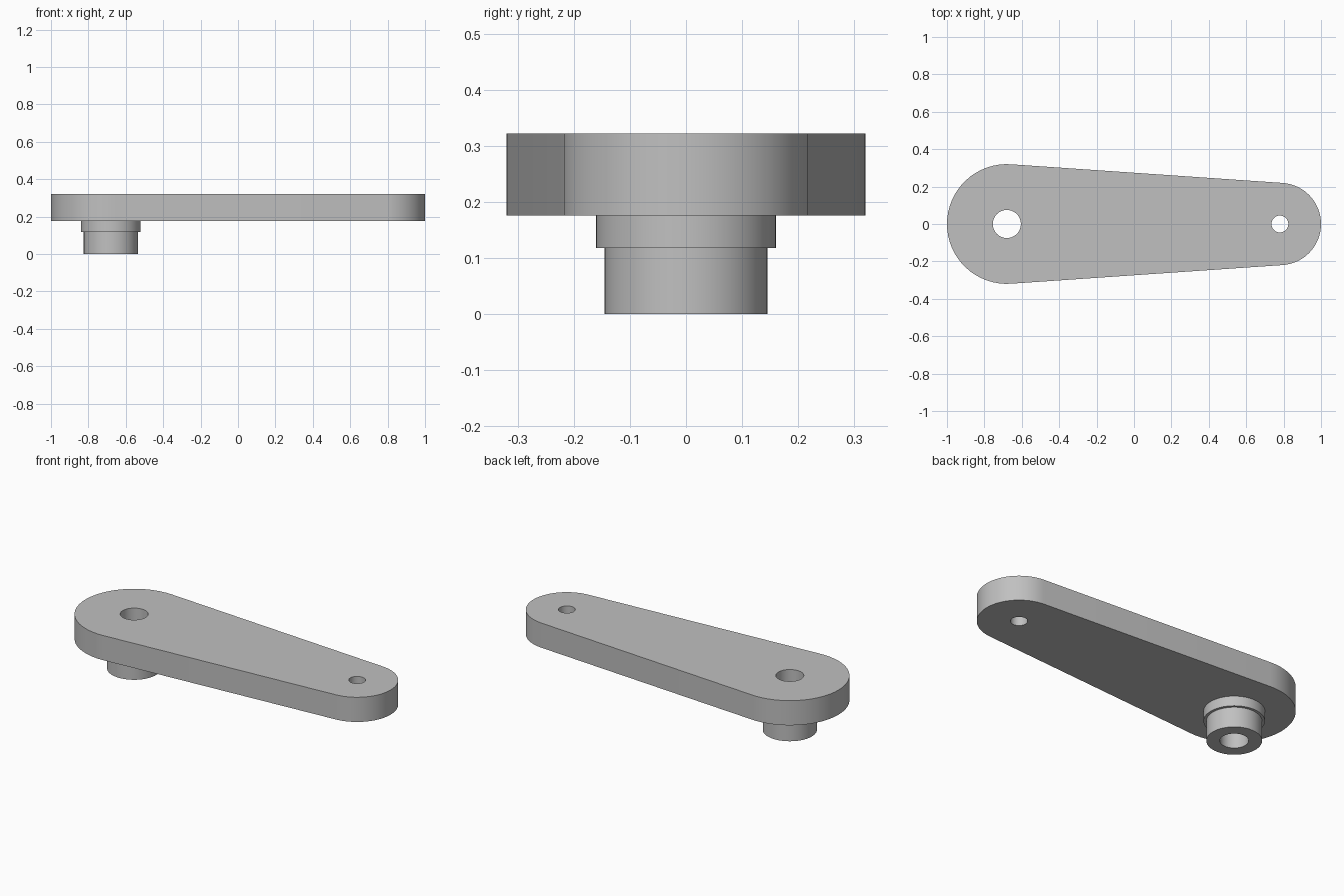
import bpy, bmesh
from math import acos, cos, sin, pi, tau, radians

cube = bpy.data.objects.get("Cube")
if cube:
    bpy.data.objects.remove(cube, do_unlink=True)

BIG_X, BIG_R = -0.68, 0.32
SMALL_X, SMALL_R = 0.78, 0.22
BORE_R, PIN_R = 0.075, 0.045
PLATE_LOW, PLATE_TOP = 0.176, 0.322
SEGMENTS = 64

grey = bpy.data.materials.new("plain grey")
grey.use_nodes = True
colour = (0.53, 0.53, 0.53, 1)
grey.diffuse_color = colour
grey.node_tree.nodes["Principled BSDF"].inputs["Base Color"].default_value = colour


def arc(cx, r, start, end, n):
    return [(cx + r * cos(start + (end - start) * i / n),
             r * sin(start + (end - start) * i / n)) for i in range(n + 1)]


def finish(obj):
    obj.data.materials.clear()
    obj.data.materials.append(grey)
    bpy.ops.object.select_all(action='DESELECT')
    obj.select_set(True)
    bpy.context.view_layer.objects.active = obj
    bpy.ops.object.shade_smooth_by_angle(angle=radians(30))


# Arm plate: two round ends joined by tangents, pierced by two holes
tangent = acos((BIG_R - SMALL_R) / (SMALL_X - BIG_X))
outline = (arc(SMALL_X, SMALL_R, -tangent, tangent, SEGMENTS // 2)
           + arc(BIG_X, BIG_R, tangent, tau - tangent, SEGMENTS // 2))
loops = [outline,
         arc(BIG_X, BORE_R, 0, tau, SEGMENTS)[:-1],
         arc(SMALL_X, PIN_R, 0, tau, SEGMENTS)[:-1]]

curve = bpy.data.curves.new("arm_outline", 'CURVE')
curve.dimensions = '2D'
curve.fill_mode = 'BOTH'
curve.extrude = (PLATE_TOP - PLATE_LOW) / 2
for loop in loops:
    spline = curve.splines.new('POLY')
    spline.points.add(len(loop) - 1)
    for point, (x, y) in zip(spline.points, loop):
        point.co = (x, y, 0, 1)
    spline.use_cyclic_u = True

arm = bpy.data.objects.new("arm_plate", curve)
arm.location.z = (PLATE_LOW + PLATE_TOP) / 2
bpy.context.collection.objects.link(arm)
bpy.ops.object.select_all(action='DESELECT')
arm.select_set(True)
bpy.context.view_layer.objects.active = arm
bpy.ops.object.convert(target='MESH')
arm = bpy.context.view_layer.objects.active
bm = bmesh.new()
bm.from_mesh(arm.data)
bmesh.ops.remove_doubles(bm, verts=bm.verts, dist=0.0001)
bmesh.ops.recalc_face_normals(bm, faces=bm.faces)
bm.to_mesh(arm.data)
bm.free()
finish(arm)

# Stepped hollow boss under the big end: collar, sleeve and bore
profile = [(0.16, PLATE_LOW), (0.16, 0.118), (0.145, 0.118),
           (0.145, 0), (BORE_R, 0), (BORE_R, PLATE_LOW)]
bm = bmesh.new()
verts = [bm.verts.new((r, 0, z)) for r, z in profile]
edges = [bm.edges.new(pair) for pair in zip(verts, verts[1:])]
bmesh.ops.spin(bm, geom=verts + edges, cent=(0, 0, 0), axis=(0, 0, 1),
               angle=tau, steps=SEGMENTS, use_merge=True)
bmesh.ops.remove_doubles(bm, verts=bm.verts, dist=0.0001)
bmesh.ops.recalc_face_normals(bm, faces=bm.faces)
# Open shell: make sure the bottom ring faces down
bottom = min(bm.faces, key=lambda f: f.calc_center_median().z)
if bottom.normal.z > 0:
    bmesh.ops.reverse_faces(bm, faces=bm.faces)
mesh = bpy.data.meshes.new("stepped_boss")
bm.to_mesh(mesh)
bm.free()
boss = bpy.data.objects.new("stepped_boss", mesh)
boss.location.x = BIG_X
bpy.context.collection.objects.link(boss)
finish(boss)
